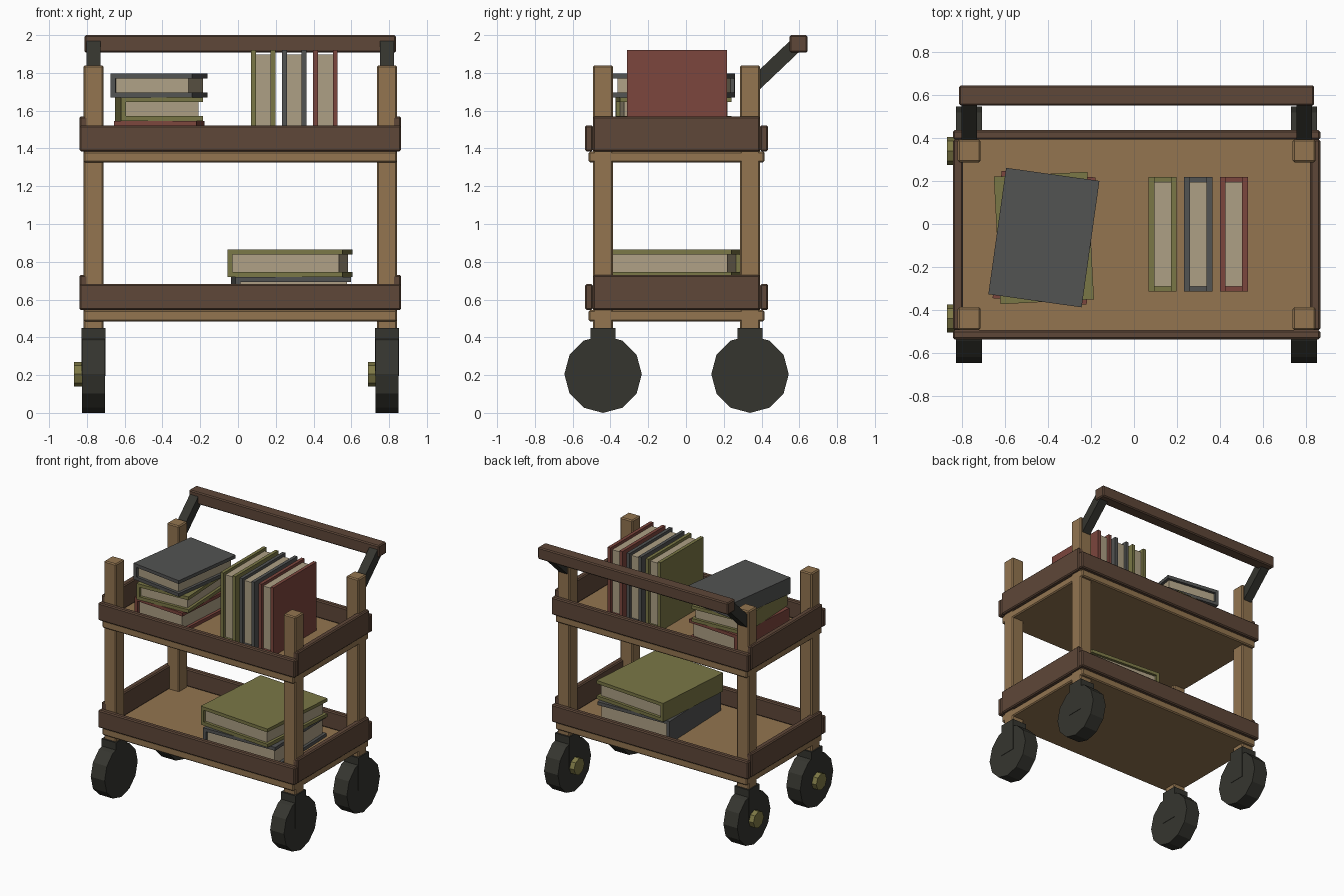
import bpy, bmesh, math
from mathutils import Matrix, Vector

if "Cube" in bpy.data.objects:
    bpy.data.objects.remove(bpy.data.objects["Cube"])

CX, CY = 0.012, -0.05          # centre of the cart body
PX, PY = 0.777, 0.389          # post offsets from that centre


def material(name, rgb):
    m = bpy.data.materials.new(name)
    lin = [((c / 255 + 0.055) / 1.055) ** 2.4 for c in rgb]
    m.diffuse_color = (*lin, 1)
    m.use_nodes = True
    m.node_tree.nodes["Principled BSDF"].inputs["Base Color"].default_value = m.diffuse_color
    return m


OAK = material("light wood", (147, 117, 80))
WALNUT = material("dark wood", (94, 71, 56))
RUBBER = material("black rubber", (53, 53, 47))
BRASS = material("brass", (126, 121, 70))
PAGES = material("paper", (174, 160, 133))
OLIVE = material("olive cover", (122, 119, 70))
SLATE = material("slate cover", (82, 83, 82))
RED = material("red cover", (124, 70, 61))


def finish(name, bm, mats, bevel=0):
    me = bpy.data.meshes.new(name)
    bm.to_mesh(me)
    bm.free()
    ob = bpy.data.objects.new(name, me)
    bpy.context.collection.objects.link(ob)
    for m in mats:
        me.materials.append(m)
    if bevel:
        mod = ob.modifiers.new("soft edges", 'BEVEL')
        mod.width = bevel
        mod.segments = 1
    return ob


def add_box(bm, lo, hi, mat=0):
    lo, hi = Vector(lo), Vector(hi)
    mtx = Matrix.Translation((lo + hi) / 2) @ Matrix.Diagonal((*(hi - lo), 1))
    verts = bmesh.ops.create_cube(bm, size=1, matrix=mtx)["verts"]
    for f in {f for v in verts for f in v.link_faces}:
        f.material_index = mat


def box(name, lo, hi, mat, bevel=0.008):
    bm = bmesh.new()
    add_box(bm, lo, hi)
    return finish(name, bm, [mat], bevel)


def disc(name, centre, radius, depth, sides, mat):
    """Cylinder with its axis along x and a vertex at the bottom."""
    bm = bmesh.new()
    mtx = Matrix.Translation(centre) @ Matrix.Rotation(math.pi / 2, 4, 'Y')
    bmesh.ops.create_cone(bm, cap_ends=True, segments=sides, radius1=radius,
                          radius2=radius, depth=depth, matrix=mtx)
    return finish(name, bm, [mat])


def book(name, centre, size, cover, turn=0, upright=False):
    """Two covers and a spine on -x around a recessed page block."""
    w, l, t = size
    x, y, z, c, inset = w / 2, l / 2, t / 2, 0.026, 0.022
    bm = bmesh.new()
    add_box(bm, (-x, -y, z - c), (x, y, z))
    add_box(bm, (-x, -y, -z), (x, y, -z + c))
    add_box(bm, (-x, -y, -z + c), (-x + c, y, z - c))
    add_box(bm, (-x + c, -y + inset, -z + c), (x - inset, y - inset, z - c), 1)
    ob = finish(name, bm, [cover, PAGES])
    rot = Matrix.Rotation(math.radians(turn), 4, 'Z')
    if upright:                # spine down, covers facing the sides
        rot = Matrix.Rotation(-math.pi / 2, 4, 'Y')
    ob.data.transform(Matrix.Translation(centre) @ rot)
    return ob


# Two tray shelves with raised rims
for label, z in (("lower", 0.485), ("upper", 1.325)):
    box(label + "_shelf", (CX - 0.83, CY - 0.465, z), (CX + 0.83, CY + 0.465, z + 0.06), OAK)
    for side, s in (("left", -1), ("right", 1)):
        xs = sorted((CX + s * 0.805, CX + s * 0.852))
        box(f"{label}_{side}_rim", (xs[0], CY - 0.442, z + 0.06),
            (xs[1], CY + 0.442, z + 0.245), WALNUT)
    for side, s in (("front", -1), ("back", 1)):
        ys = sorted((CY + s * 0.442, CY + s * 0.485))
        box(f"{label}_{side}_rim", (CX - 0.852, ys[0], z + 0.06),
            (CX + 0.852, ys[1], z + 0.197), WALNUT)

# Corner posts with casters
for sx, xname in ((-1, "left"), (1, "right")):
    for sy, yname in ((-1, "front"), (1, "back")):
        x, y = CX + sx * PX, CY + sy * PY
        tag = f"{yname}_{xname}"
        box(tag + "_post", (x - 0.053, y - 0.053, 0.44), (x + 0.053, y + 0.053, 1.84), OAK)
        box(tag + "_caster_bracket", (x - 0.063, y - 0.066, 0.195),
            (x + 0.063, y + 0.066, 0.45), RUBBER, 0)
        disc(tag + "_wheel", (x, y, 0.205), 0.205, 0.12, 12, RUBBER)
        disc(tag + "_hub", (x - 0.08, y, 0.205), 0.065, 0.044, 8, BRASS)

# Push handle: two slanted arms and a crossbar
for sx, xname in ((-1, "left"), (1, "right")):
    a, b = Vector((CX + sx * PX, 0.345, 1.722)), Vector((CX + sx * PX, 0.59, 1.955))
    d = b - a
    arm = box(xname + "_handle_arm", (-0.036, -d.length / 2, -0.038),
              (0.036, d.length / 2, 0.038), RUBBER, 0)
    arm.data.transform(Matrix.Translation((a + b) / 2)
                       @ Matrix.Rotation(math.atan2(d.z, d.y), 4, 'X'))
box("handle_bar", (CX - 0.824, 0.549, 1.907), (CX + 0.824, 0.643, 2.0), WALNUT)

# Upright books on the upper shelf
for name, x, cover in (("olive", 0.133, OLIVE), ("slate", 0.298, SLATE), ("red", 0.463, RED)):
    book(name + "_upright_book", (x, -0.048, 1.6525), (0.535, 0.53, 0.13), cover, upright=True)

# Stacked books on the upper shelf
book("red_stacked_book", (-0.417, -0.064, 1.465), (0.437, 0.592, 0.16), RED, -4)
book("olive_stacked_book", (-0.418, -0.065, 1.608), (0.434, 0.592, 0.126), OLIVE, 3)
book("slate_stacked_book", (-0.418, -0.063, 1.734), (0.437, 0.592, 0.127), SLATE, -8)

# Large books on the lower shelf
book("large_slate_book", (0.281, -0.07, 0.632), (0.612, 0.67, 0.175), SLATE, 2)
book("large_olive_book", (0.275, -0.07, 0.792), (0.612, 0.67, 0.145), OLIVE, -4.5)
